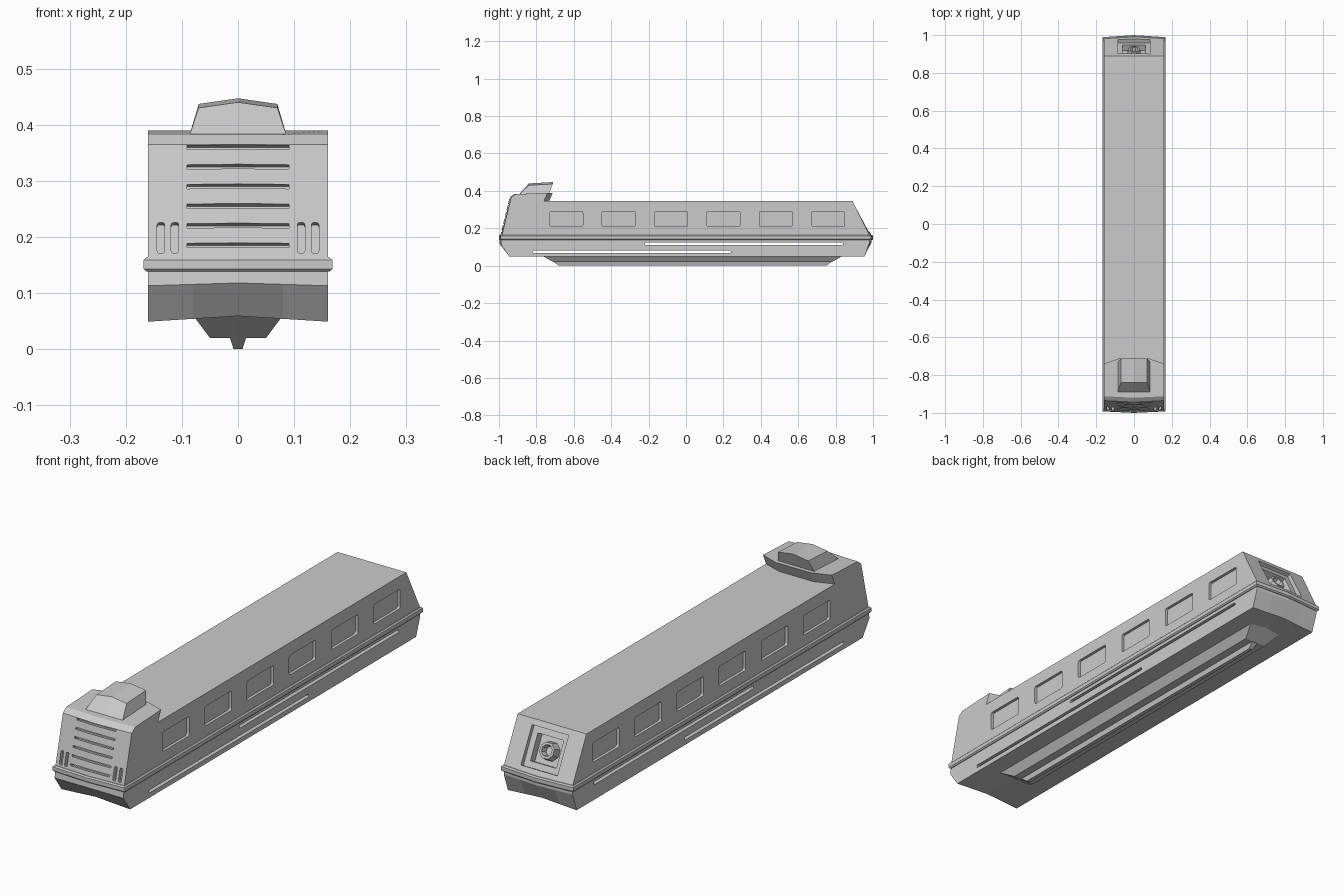
import bpy, bmesh, math
from mathutils import Vector

if "Cube" in bpy.data.objects:
    bpy.data.objects.remove(bpy.data.objects["Cube"])


def add_loft(bm, rings):
    # skin matching rings of points and cap both ends
    vs = [[bm.verts.new(p) for p in r] for r in rings]
    n = len(vs[0])
    for a, b in zip(vs, vs[1:]):
        for i in range(n):
            j = (i + 1) % n
            bm.faces.new((a[i], a[j], b[j], b[i]))
    bm.faces.new(vs[0][::-1])
    bm.faces.new(vs[-1])


def finish(name, bm):
    bmesh.ops.recalc_face_normals(bm, faces=bm.faces)
    me = bpy.data.meshes.new(name)
    bm.to_mesh(me)
    bm.free()
    ob = bpy.data.objects.new(name, me)
    bpy.context.collection.objects.link(ob)
    return ob


def loft(name, rings):
    bm = bmesh.new()
    add_loft(bm, rings)
    return finish(name, bm)


def prism(bm, c, u, v, hw, hh, depth, r=0.0):
    # rounded rectangle in the u, v plane, thick along the normal
    c, u, v = Vector(c), Vector(u).normalized(), Vector(v).normalized()
    n = u.cross(v)
    pts = []
    for k, (sx, sy) in enumerate(((1, 1), (-1, 1), (-1, -1), (1, -1))):
        for s in range(4 if r else 1):
            a = math.radians(90 * k + 30 * s)
            pts.append(c + u * (sx * (hw - r) + r * math.cos(a)) * 1.0
                       + v * (sy * (hh - r) + r * math.sin(a)))
    add_loft(bm, [[p - n * depth for p in pts], [p + n * depth for p in pts]])


def cut(target, name, bm):
    cutter = finish(name, bm)
    cutter.hide_render = True
    m = target.modifiers.new(name, 'BOOLEAN')
    m.operation, m.solver, m.object = 'DIFFERENCE', 'EXACT', cutter
    bpy.context.view_layer.objects.active = target
    bpy.ops.object.modifier_apply(modifier=m.name)
    bpy.data.objects.remove(cutter)


# hull with raised cab: side profile, bowed slightly towards the centre line
def hull_ring(x):
    t = 1 - abs(x) / 0.16
    rear = -0.74 + 0.028 * min(1, 2 * t)
    f, b = -0.008 * t, 0.01 * t
    prof = [(-0.945, 0.049 + 0.01 * t), (-0.99 + f, 0.113 + 0.005 * t),
            (-0.985 + f, 0.16), (-0.935 + f, 0.365), (-0.912 + f, 0.382),
            (rear, 0.39), (rear - 0.02, 0.345), (0.89, 0.345),
            (0.983 + b, 0.16), (0.982 + b, 0.125), (0.955, 0.049 + 0.01 * t)]
    return [(x, y, z) for y, z in prof]


hull = loft("hull", [hull_ring(x) for x in (-0.16, -0.08, 0, 0.08, 0.16)])

# side windows
bm = bmesh.new()
for i in range(6):
    for s in (-1, 1):
        prism(bm, (s * 0.16, -0.64 + 0.28 * i, 0.25), (0, 1, 0), (0, 0, 1),
              0.088, 0.041, 0.012, 0.008)
cut(hull, "window_cutter", bm)

# long side slots running right through
bm = bmesh.new()
for y, z in ((-0.29, 0.075), (0.31, 0.118)):
    prism(bm, (0, y, z), (0, 1, 0), (0, 0, 1), 0.53, 0.006, 0.3, 0.005)
cut(hull, "slot_cutter", bm)


def front_y(z):
    return -0.985 + 0.05 * (z - 0.16) / 0.205


# front grille slats and upright vents
bm = bmesh.new()
for i in range(6):
    z = 0.185 + 0.035 * i
    prism(bm, (0, front_y(z) - 0.005, z), (1, 0, 0), (0, 0.05, 0.205),
          0.091, 0.004, 0.018)
for s in (-1, 1):
    for x in (0.1125, 0.1375):
        prism(bm, (s * x, front_y(0.198), 0.198), (1, 0, 0), (0, 0.05, 0.205),
              0.0065, 0.028, 0.015, 0.004)
cut(hull, "grille_cutter", bm)

# stepped recess in the sloping rear face
up = Vector((0, -0.093, 0.185)).normalized()
out = Vector((0, 0.185, 0.093)).normalized()
mid = Vector((0, 0.943, 0.255))
for k, (w, h, d) in enumerate(((0.085, 0.08, 0.022), (0.06, 0.055, 0.055))):
    bm = bmesh.new()
    prism(bm, mid, (1, 0, 0), up, w, h, d)
    cut(hull, "recess_cutter", bm)


# eight-sided nozzle in the recess
def octagon(r, d):
    return [mid + out * d + (Vector((1, 0, 0)) * math.cos(a) + up * math.sin(a)) * r
            for a in (math.radians(22.5 + 45 * i) for i in range(8))]


loft("rear_nozzle", [octagon(0.04, -0.06), octagon(0.034, -0.02),
                     octagon(0.024, -0.02), octagon(0.018, -0.045)])


# belt rail around the hull
def belt_ring(z, g):
    w, f, b = 0.168 - g, -0.992 + g, 0.989 - g
    return [(-w, f, z), (0, f - 0.008, z), (w, f, z),
            (w, b, z), (0, b + 0.011, z), (-w, b, z)]


loft("belt_rail", [belt_ring(0.138, 0.005), belt_ring(0.143, 0),
                   belt_ring(0.159, 0), belt_ring(0.164, 0.005)])


# roof hood on the cab
def hood_ring(xb, xt, dz):
    return [(xb, -0.893, 0.38), (xt, -0.84, 0.43 + dz),
            (xt, -0.712, 0.437 + dz), (xb, -0.735, 0.38)]


loft("roof_hood", [hood_ring(-0.087, -0.07, 0), hood_ring(0, 0, 0.01),
                   hood_ring(0.087, 0.07, 0)])


# keel and its narrow rail
def rect(w, y0, y1, z):
    return [(-w, y0, z), (w, y0, z), (w, y1, z), (-w, y1, z)]


loft("keel", [rect(0.08, -0.78, 0.85, 0.06), rect(0.05, -0.71, 0.78, 0.02)])
loft("keel_rail", [rect(0.015, -0.71, 0.78, 0.022), rect(0.008, -0.68, 0.75, 0.0)])
